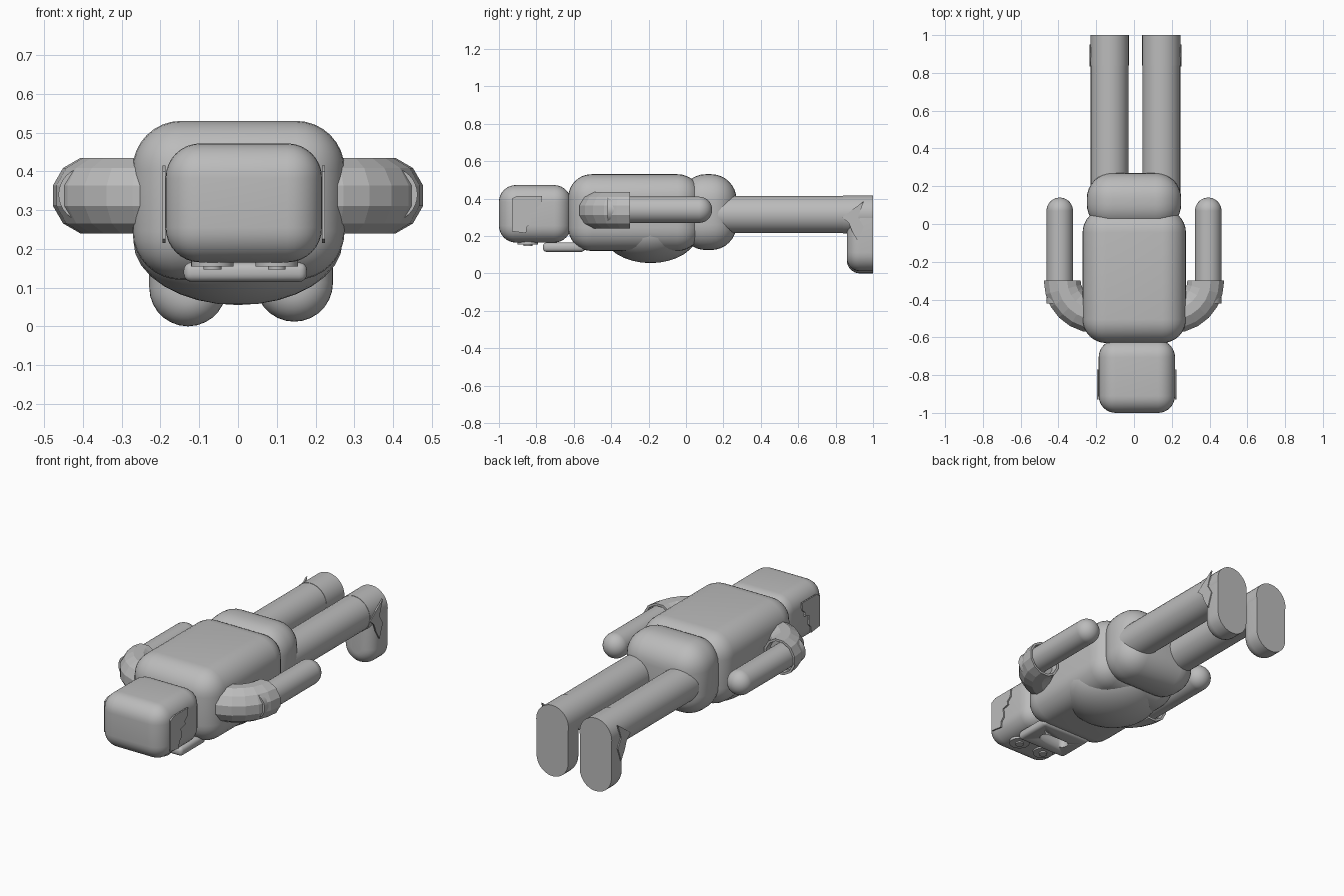
import bpy, bmesh, math
from mathutils import Vector, Matrix

if "Cube" in bpy.data.objects:
    bpy.data.objects.remove(bpy.data.objects["Cube"])

grey = bpy.data.materials.new("plain grey")
grey.use_nodes = True
grey.diffuse_color = (0.5, 0.5, 0.5, 1)
grey.node_tree.nodes["Principled BSDF"].inputs["Base Color"].default_value = (0.5, 0.5, 0.5, 1)


def finish(name, bm, angle=35):
    bmesh.ops.recalc_face_normals(bm, faces=bm.faces[:])
    mesh = bpy.data.meshes.new(name)
    bm.to_mesh(mesh)
    bm.free()
    mesh.materials.append(grey)
    ob = bpy.data.objects.new(name, mesh)
    bpy.context.collection.objects.link(ob)
    if angle:
        bpy.ops.object.select_all(action='DESELECT')
        ob.select_set(True)
        bpy.context.view_layer.objects.active = ob
        bpy.ops.object.shade_smooth_by_angle(angle=math.radians(angle))
    return ob


def rounded_box(name, lo, hi, radius, segments=8):
    lo, hi = Vector(lo), Vector(hi)
    bm = bmesh.new()
    bmesh.ops.create_cube(bm, size=1)
    bmesh.ops.scale(bm, vec=hi - lo, verts=bm.verts)
    bmesh.ops.translate(bm, vec=(lo + hi) / 2, verts=bm.verts)
    bmesh.ops.bevel(bm, geom=bm.edges[:], offset=radius, segments=segments,
                    profile=0.5, affect='EDGES', clamp_overlap=True)
    return finish(name, bm)


def ellipsoid(name, centre, radii):
    bm = bmesh.new()
    bmesh.ops.create_uvsphere(bm, u_segments=32, v_segments=16, radius=1)
    bmesh.ops.scale(bm, vec=radii, verts=bm.verts)
    bmesh.ops.translate(bm, vec=centre, verts=bm.verts)
    return finish(name, bm)


def rod(name, start, end, radius, sides=32):
    start, end = Vector(start), Vector(end)
    axis = end - start
    bm = bmesh.new()
    turn = Vector((0, 0, 1)).rotation_difference(axis).to_matrix().to_4x4()
    bmesh.ops.create_cone(bm, cap_ends=True, segments=sides, radius1=radius, radius2=radius,
                          depth=axis.length, matrix=Matrix.Translation((start + end) / 2) @ turn)
    return finish(name, bm)


def prism(name, points, offset, bevel=0):
    """Extrude a closed outline; optionally round the edges of its first face."""
    bm = bmesh.new()
    base = bm.faces.new([bm.verts.new(p) for p in points])
    top = bmesh.ops.extrude_face_region(bm, geom=[base], use_keep_orig=True)
    bmesh.ops.translate(bm, vec=offset, verts=[v for v in top["geom"] if isinstance(v, bmesh.types.BMVert)])
    if bevel:
        bmesh.ops.recalc_face_normals(bm, faces=bm.faces[:])
        bmesh.ops.bevel(bm, geom=base.edges[:], offset=bevel, segments=8, profile=0.5, affect='EDGES')
    return finish(name, bm)


def stadium(cx, cz_low, cz_high, r, y):
    steps = 14
    low = [(cx - r * math.cos(math.pi * i / steps), y, cz_low - r * math.sin(math.pi * i / steps))
           for i in range(steps + 1)]
    high = [(cx + r * math.cos(math.pi * i / steps), y, cz_high + r * math.sin(math.pi * i / steps))
            for i in range(steps + 1)]
    return low + high


def sleeve(name, side):
    """Faceted tube bending a quarter turn from the shoulder to an open cuff."""
    bend, sides = 6, 12
    cx, cy, cz, big, r = 0.2, -0.3, 0.337, 0.18, 0.101
    stations = [(0.1, cy - big, 0, r)]
    for i in range(bend + 1):
        a = math.pi / 2 * i / bend
        stations.append((cx + big * math.sin(a), cy - big * math.cos(a), a, r))
    end = cx + big
    stations += [(end, cy, math.pi / 2, 0.088), (end, cy - 0.04, math.pi / 2, 0.088)]
    bm = bmesh.new()
    rings = []
    for x, y, a, rad in stations:
        ring = []
        for k in range(sides):
            t = 2 * math.pi * (k + 0.5) / sides
            out = rad * math.cos(t)
            ring.append(bm.verts.new((side * (x + out * math.sin(a)), y - out * math.cos(a),
                                      cz + rad * math.sin(t))))
        rings.append(ring)
    for one, two in zip(rings, rings[1:]):
        for k in range(sides):
            n = (k + 1) % sides
            bm.faces.new((one[k], one[n], two[n], two[k]))
    bm.faces.new(rings[0])
    bm.faces.new(rings[-1])
    finish(name, bm, angle=0)


# Body, lying face down
rounded_box("torso", (-0.272, -0.63, 0.12), (0.275, 0.08, 0.53), 0.125)
rounded_box("hips", (-0.25, -0.03, 0.125), (0.25, 0.27, 0.53), 0.135)
ellipsoid("belly", (0, -0.19, 0.22), (0.27, 0.255, 0.165))
rounded_box("head", (-0.187, -1, 0.165), (0.217, -0.615, 0.472), 0.09)

# Mouth piece with a slot
mouth = rounded_box("mouth_piece", (-0.14, -0.765, 0.115), (0.178, -0.54, 0.165), 0.02, 4)
cutter = rounded_box("mouth_slot_cutter", (-0.07, -0.685, 0.08), (0.108, -0.62, 0.2), 0.03, 4)
cutter.hide_render = True
cutter.hide_set(True)
cut = mouth.modifiers.new("slot", 'BOOLEAN')
cut.object = cutter
cut.solver = 'EXACT'

# Paired parts; the left side is +x
sideburn = [(-0.93, 0.40), (-0.90, 0.415), (-0.77, 0.415), (-0.775, 0.37), (-0.80, 0.35),
            (-0.795, 0.33), (-0.835, 0.32), (-0.83, 0.27), (-0.85, 0.25), (-0.855, 0.215), (-0.93, 0.225)]
boot_flash = [(0.835, 0.30), (0.95, 0.385), (0.92, 0.30), (0.95, 0.25),
              (0.92, 0.17), (0.89, 0.22), (0.87, 0.27)]
for side, label in ((1, "left"), (-1, "right")):
    # Head details
    ex = 0.017 + side * 0.083
    rod(label + "_eye", (ex, -0.845, 0.18), (ex, -0.845, 0.155), 0.055)
    rod(label + "_pupil", (ex, -0.845, 0.16), (ex, -0.845, 0.147), 0.023)
    px = 0.015 + side * 0.202
    prism(label + "_sideburn", [(px, y, z) for y, z in sideburn], (side * 0.008, 0, 0))

    # Arms
    sleeve(label + "_sleeve", side)
    ax = side * 0.393
    rod(label + "_forearm", (ax, -0.42, 0.34), (ax, 0.07, 0.34), 0.07)
    ellipsoid(label + "_hand", (ax, 0.07, 0.34), (0.07, 0.07, 0.07))

    # Legs and boots
    lx = 0.008 + side * 0.137
    toe = 0.1 if side < 0 else 0.112
    rod(label + "_leg", (lx, 0.12, 0.315), (lx, 0.95, 0.315), 0.1)
    rod(label + "_boot_cuff", (lx, 0.84, 0.315), (lx, 1, 0.315), 0.102)
    prism(label + "_boot_foot", stadium(lx, toe, 0.315, 0.1, 0.86), (0, 0.14, 0), 0.07)
    fx = lx + side * 0.098
    prism(label + "_boot_flash", [(fx, y, z) for y, z in boot_flash], (side * 0.008, 0, 0))
